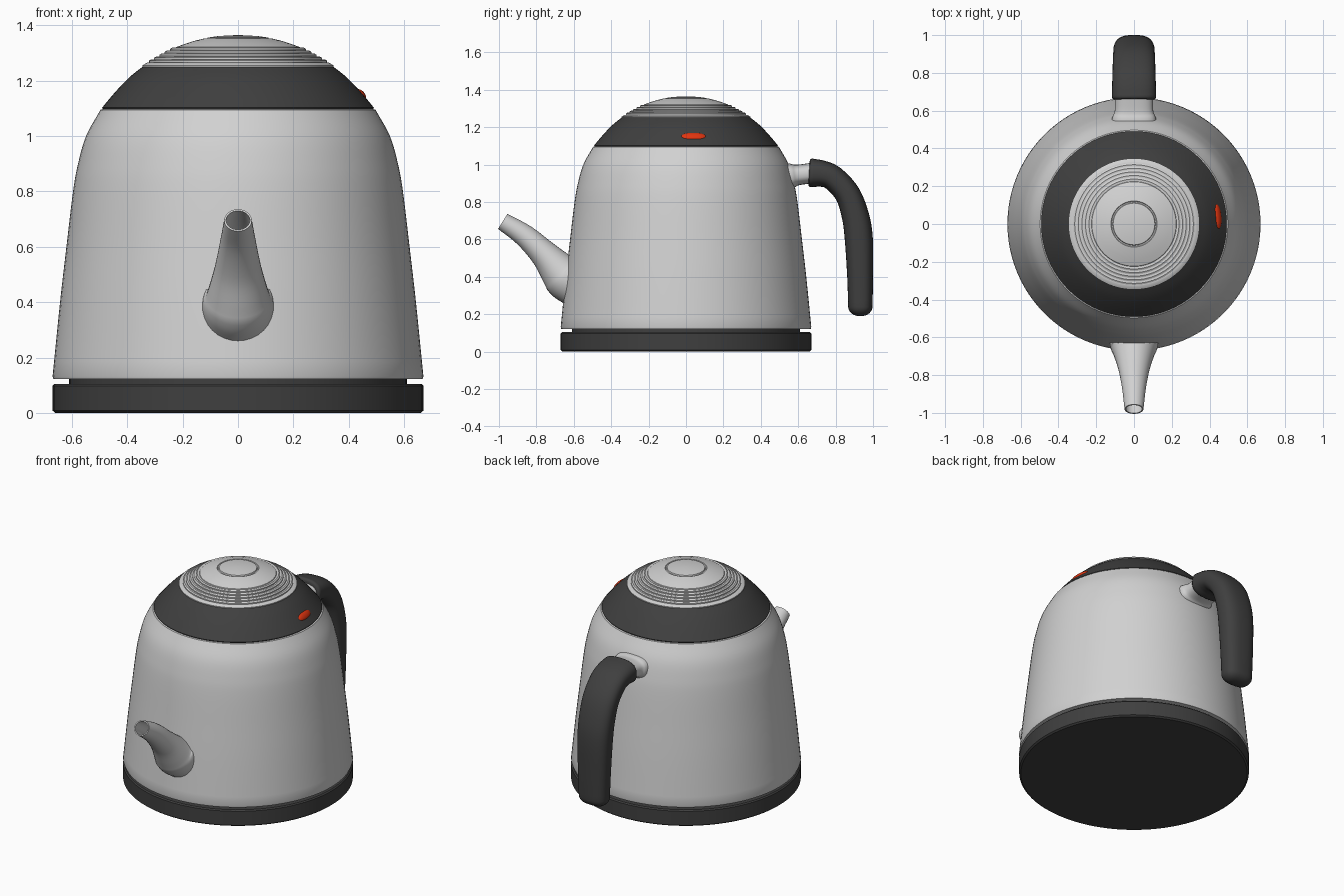
import bpy, bmesh, math
from mathutils import Vector, Matrix

if "Cube" in bpy.data.objects:
    bpy.data.objects.remove(bpy.data.objects["Cube"])


def material(name, rgb):
    m = bpy.data.materials.new(name)
    m.diffuse_color = (*rgb, 1)
    m.use_nodes = True
    m.node_tree.nodes["Principled BSDF"].inputs["Base Color"].default_value = m.diffuse_color
    return m


STEEL = material("brushed steel", (0.64, 0.64, 0.64))
DARK = material("dark plastic", (0.05, 0.05, 0.05))
RED = material("red switch", (0.75, 0.035, 0.005))


def finish(bm, name, mat, angle=35):
    bmesh.ops.remove_doubles(bm, verts=bm.verts, dist=1e-5)
    bmesh.ops.recalc_face_normals(bm, faces=bm.faces)
    me = bpy.data.meshes.new(name)
    bm.to_mesh(me)
    bm.free()
    me.materials.append(mat)
    ob = bpy.data.objects.new(name, me)
    bpy.context.collection.objects.link(ob)
    bpy.ops.object.select_all(action='DESELECT')
    ob.select_set(True)
    bpy.context.view_layer.objects.active = ob
    bpy.ops.object.shade_smooth_by_angle(angle=math.radians(angle))
    return ob


def smooth(points, steps=5):
    """Catmull-Rom interpolation through tuples of any length."""
    p = [Vector(q) for q in points]
    p = [2 * p[0] - p[1]] + p + [2 * p[-1] - p[-2]]
    out = []
    for i in range(1, len(p) - 2):
        a, b, c, d = p[i - 1:i + 3]
        for s in range(steps):
            t = s / steps
            out.append(0.5 * (2 * b + (c - a) * t + (2 * a - 5 * b + 4 * c - d) * t * t
                              + (3 * b - a - 3 * c + d) * t ** 3))
    return out + [p[-2]]


def skin(rings, caps=True):
    bm = bmesh.new()
    vs = [[bm.verts.new(co) for co in r] for r in rings]
    n = len(vs[0])
    for a, b in zip(vs, vs[1:]):
        for i in range(n):
            j = (i + 1) % n
            bm.faces.new((a[i], a[j], b[j], b[i]))
    if caps:
        bm.faces.new(vs[0])
        bm.faces.new(vs[-1])
    return bm


def revolve(name, profile, mat, seg=96):
    rings = [[(max(r, 1e-3) * math.cos(2 * math.pi * i / seg),
               max(r, 1e-3) * math.sin(2 * math.pi * i / seg), z) for i in range(seg)]
             for r, z in profile]
    return finish(skin(rings), name, mat)


def section(y, z, a, b, tan, power=2.0, seg=32):
    """Superellipse ring across a path lying in the YZ plane."""
    nrm = Vector((0, -tan.z, tan.y))
    ring = []
    for i in range(seg):
        c, s = math.cos(2 * math.pi * i / seg), math.sin(2 * math.pi * i / seg)
        u = math.copysign(abs(c) ** (2 / power), c) * a
        v = math.copysign(abs(s) ** (2 / power), s) * b
        ring.append(Vector((u, y, z)) + nrm * v)
    return ring


def tangents(st):
    out = []
    for i in range(len(st)):
        p, q = st[max(i - 1, 0)], st[min(i + 1, len(st) - 1)]
        out.append(Vector((0, q[0] - p[0], q[1] - p[1])).normalized())
    return out


# power base and the recessed neck above it
revolve("power_base", [(0.66, 0), (0.67, 0.008), (0.67, 0.098), (0.663, 0.105),
                       (0.61, 0.105), (0.61, 0.13)], DARK)

# steel body
body = smooth([(0.67, 0.132), (0.643, 0.4), (0.62, 0.6), (0.596, 0.8),
               (0.578, 0.9), (0.549, 1.0), (0.497, 1.095)])
revolve("body", [(0.6, 0.122), (0.667, 0.122)] + [tuple(p) for p in body]
        + [(0.48, 1.1)], STEEL)

# dark band of the lid
band = smooth([(0.491, 1.103), (0.443, 1.16), (0.392, 1.213), (0.338, 1.256)], 4)
revolve("lid_band", [(0.47, 1.09), (0.487, 1.094)] + [tuple(p) for p in band]
        + [(0.3, 1.256)], DARK)

# steel lid: trim, stepped ridges, domed cap with a round groove
lid = [(0.3, 1.245), (0.345, 1.25), (0.345, 1.256), (0.328, 1.266)]
for k in range(5):
    r, z = 0.322 - 0.019 * k, 1.266 + 0.0105 * k
    lid += [(r, z), (r, z + 0.007), (r - 0.008, z + 0.0115), (r - 0.013, z + 0.0095)]
lid += [(0.225, 1.318), (0.223, 1.322), (0.19, 1.334), (0.155, 1.345), (0.122, 1.353),
        (0.119, 1.349), (0.113, 1.349), (0.11, 1.356), (0.075, 1.361),
        (0.035, 1.364), (0, 1.365)]
revolve("lid_cap", lid, STEEL)

# hollow spout: outer skin, then back down inside
st = smooth([(-0.58, 0.37, 0.135, 0.135), (-0.645, 0.402, 0.126, 0.125),
             (-0.675, 0.428, 0.112, 0.107), (-0.757, 0.52, 0.085, 0.076),
             (-0.863, 0.62, 0.064, 0.06), (-0.98, 0.696, 0.05, 0.047)])
tn = tangents(st)
rings = [section(*p, t) for p, t in zip(st, tn)]
rings += [section(p[0], p[1], p[2] - 0.007, p[3] - 0.007, t)
          for p, t in list(zip(st, tn))[::-1]]
finish(skin(rings, caps=False), "spout", STEEL)

# steel bracket joining body and handle
st = smooth([(0.5, 0.93, 0.125, 0.08), (0.565, 0.94, 0.115, 0.066),
             (0.6, 0.945, 0.102, 0.055), (0.69, 0.957, 0.1, 0.055)])
finish(skin([section(*p, t, 2.6) for p, t in zip(st, tangents(st))]),
       "handle_bracket", STEEL)

# dark handle with an eased start and a rounded end
st = smooth([(0.67, 0.956, 0.117, 0.077), (0.73, 0.951, 0.116, 0.07),
             (0.79, 0.925, 0.114, 0.067), (0.865, 0.84, 0.112, 0.068),
             (0.907, 0.72, 0.11, 0.073), (0.924, 0.6, 0.107, 0.075),
             (0.931, 0.4, 0.1, 0.069), (0.932, 0.24, 0.094, 0.065)])
tn = tangents(st)
p = st[0]
rings = [section(p[0] - 0.012, p[1], p[2] - 0.014, p[3] - 0.014, tn[0], 2.6),
         section(p[0] - 0.009, p[1], p[2] - 0.005, p[3] - 0.005, tn[0], 2.6)]
rings += [section(*p, t, 2.6) for p, t in zip(st, tn)]
p, t = st[-1], tn[-1]
for k in range(1, 7):
    a = math.pi / 2 * k / 6.3
    shrink = 1 - 0.06 * (1 - math.cos(a)) / 0.065
    rings.append(section(p[0] + t.y * 0.05 * math.sin(a), p[1] + t.z * 0.05 * math.sin(a),
                         p[2] - 0.06 * (1 - math.cos(a)), p[3] * shrink, t, 2.6))
finish(skin(rings), "handle", DARK, 50)

# red switch: flattened pill following the lid band
bm = bmesh.new()
bmesh.ops.create_uvsphere(bm, u_segments=24, v_segments=14, radius=1)
for v in bm.verts:
    c = v.co
    ang = 0.09 + 0.15 * math.copysign(abs(c.y) ** 0.75, c.y)
    slope = Vector((0.66, 0.75))          # outward normal of the band (r, z)
    along = Vector((-0.65, 0.76))
    rz = Vector((0.447, 1.15)) + slope * c.x * 0.012 + along * c.z * 0.023
    v.co = (rz.x * math.cos(ang), rz.x * math.sin(ang), rz.y)
finish(bm, "switch", RED, 60)
